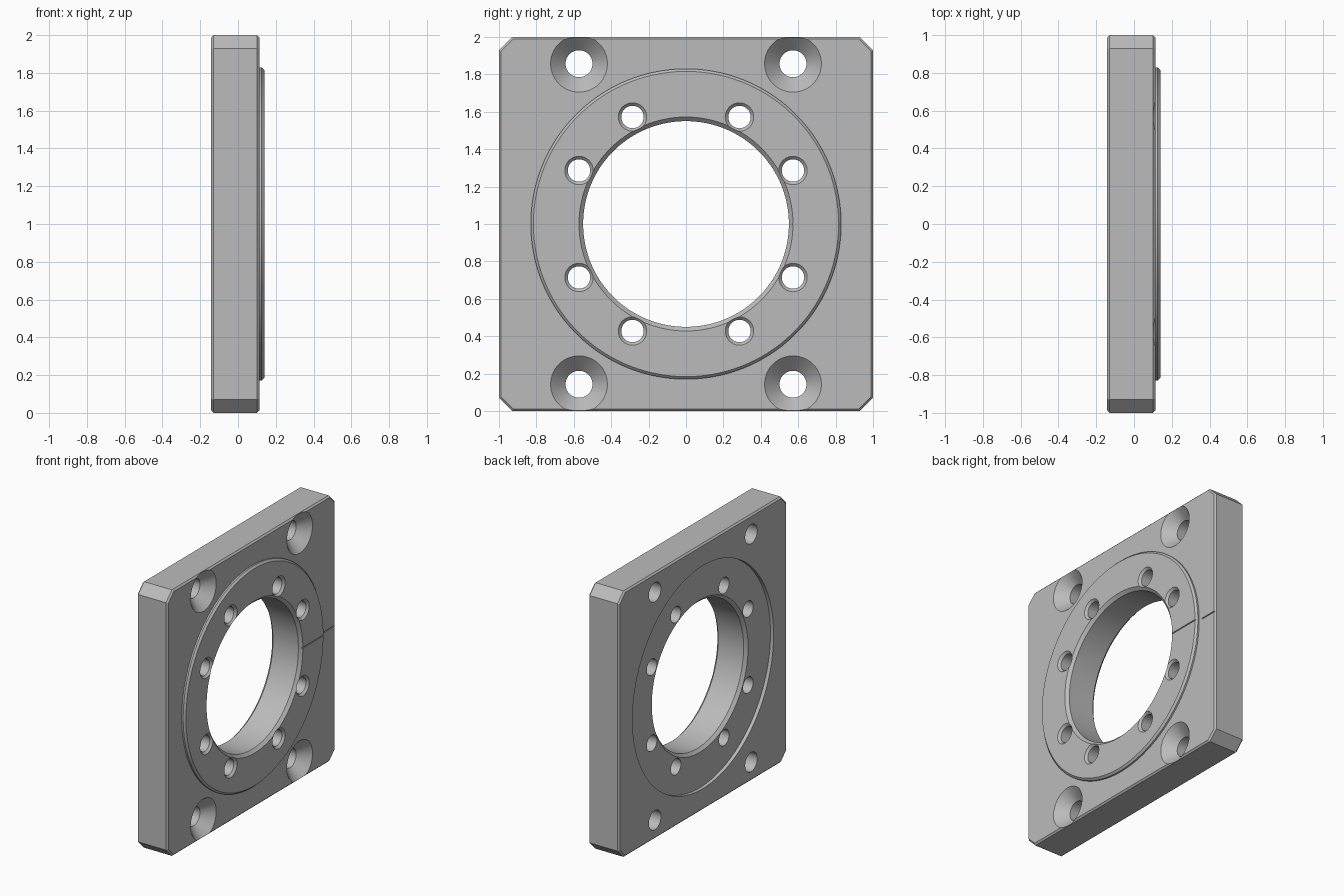
import bpy
import bmesh
from math import cos, sin, pi, radians

cube = bpy.data.objects.get("Cube")
if cube:
    bpy.data.objects.remove(cube, do_unlink=True)

BACK, FACE, TOP = -0.142, 0.113, 0.139   # plate back, plate face, raised ring face
MID = 1.0                                # height of the bore axis

metal = bpy.data.materials.new("grey metal")
metal.use_nodes = True
grey = (0.5, 0.5, 0.5, 1)
metal.diffuse_color = grey
metal.node_tree.nodes["Principled BSDF"].inputs["Base Color"].default_value = grey


def loft(name, sections):
    """Closed solid through matching loops of points, capped at both ends."""
    bm = bmesh.new()
    loops = [[bm.verts.new(p) for p in s] for s in sections]
    n = len(loops[0])
    for a, b in zip(loops, loops[1:]):
        for i in range(n):
            j = (i + 1) % n
            bm.faces.new((a[i], a[j], b[j], b[i]))
    bm.faces.new(loops[0])
    bm.faces.new(loops[-1])
    bmesh.ops.recalc_face_normals(bm, faces=bm.faces)
    mesh = bpy.data.meshes.new(name)
    bm.to_mesh(mesh)
    bm.free()
    obj = bpy.data.objects.new(name, mesh)
    bpy.context.collection.objects.link(obj)
    return obj


def turned(name, profile, y=0, z=MID, n=48):
    """Solid of revolution along x from (x, radius) pairs."""
    return loft(name, [[(x, y + r * cos(2 * pi * (i + .5) / n), z + r * sin(2 * pi * (i + .5) / n))
                        for i in range(n)] for x, r in profile])


def plate_outline(x, inset):
    """Square with cut corners."""
    h, c = 1 - inset, 0.93 - inset * 0.41
    corners = [(h, c), (c, h), (-c, h), (-h, c), (-h, -c), (-c, -h), (c, -h), (h, -c)]
    return [(x, y, MID + z) for y, z in corners]


def combine(target, tool, operation):
    mod = target.modifiers.new(operation.title(), 'BOOLEAN')
    mod.operation, mod.solver, mod.object = operation, 'EXACT', tool
    bpy.context.view_layer.objects.active = target
    bpy.ops.object.modifier_apply(modifier=mod.name)
    bpy.data.objects.remove(tool, do_unlink=True)


def groove(name, y0, y1, x0):
    """Thin scribed index line."""
    w = 0.004
    return loft(name, [[(x, y0, MID - w), (x, y1, MID - w), (x, y1, MID + w), (x, y0, MID + w)]
                       for x in (x0, x0 + 0.1)])


# Square plate with chamfered edges
bevel = 0.012
flange = loft("flange_plate", [plate_outline(BACK, bevel), plate_outline(BACK + bevel, 0),
                               plate_outline(FACE - bevel, 0), plate_outline(FACE, bevel)])

# Raised locating ring and matching recess in the back
combine(flange, turned("locating_ring", [(0, .83), (TOP - .014, .83), (TOP, .816)], n=128), 'UNION')
combine(flange, turned("back_recess", [(BACK - .1, .838), (BACK + .026, .838)], n=128), 'DIFFERENCE')

# Central bore, chamfered at both ends
floor = BACK + .026
combine(flange, turned("bore", [(floor - .1, .672), (floor + .022, .55),
                                (TOP - .022, .55), (TOP + .1, .672)], n=128), 'DIFFERENCE')

# Ring of eight bolt holes and four countersunk mounting holes
for sy in (-1, 1):
    for sz in (-1, 1):
        for y, z in ((.286, .572), (.572, .286)):
            combine(flange, turned("bolt_hole", [(-.3, .06), (TOP - .016, .06), (TOP + .05, .126)],
                                   sy * y, MID + sz * z), 'DIFFERENCE')
        combine(flange, turned("mounting_hole", [(-.3, .072), (FACE - .08, .072), (FACE + .05, .202)],
                               sy * .572, MID + sz * .857, n=64), 'DIFFERENCE')

# Index lines on the ring and on the plate
combine(flange, groove("ring_mark", .5, .9, TOP - .006), 'DIFFERENCE')
combine(flange, groove("plate_mark", .86, 1.1, FACE - .006), 'DIFFERENCE')

# Finish
flange.data.materials.clear()
flange.data.materials.append(metal)
for poly in flange.data.polygons:
    poly.material_index = 0
bpy.ops.object.select_all(action='DESELECT')
flange.select_set(True)
bpy.context.view_layer.objects.active = flange
bpy.ops.object.shade_smooth_by_angle(angle=radians(25))
